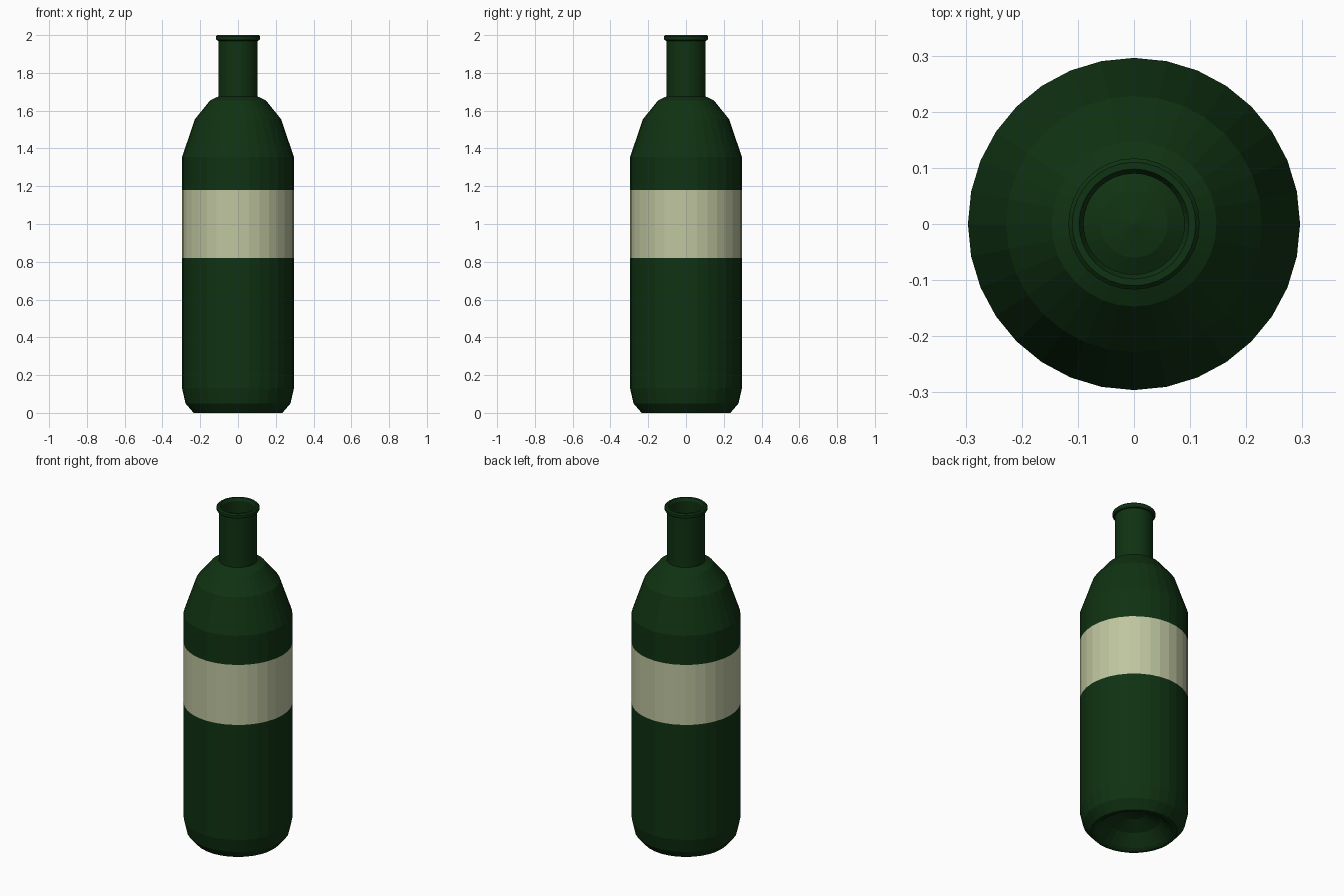
import bpy, bmesh
from math import cos, sin, pi

if "Cube" in bpy.data.objects:
    bpy.data.objects.remove(bpy.data.objects["Cube"])

SIDES = 32


def material(name, rgb):
    m = bpy.data.materials.new(name)
    m.diffuse_color = (*rgb, 1)
    m.use_nodes = True
    m.node_tree.nodes["Principled BSDF"].inputs["Base Color"].default_value = m.diffuse_color
    return m


def lathe(name, profile, mat):
    """Revolve (radius, z) points about z; radius 0 makes a pole."""
    bm = bmesh.new()
    rings = []
    for r, z in profile:
        n = SIDES if r > 0 else 1
        rings.append([bm.verts.new((r * cos(2 * pi * i / SIDES), r * sin(2 * pi * i / SIDES), z))
                      for i in range(n)])
    for a, b in zip(rings, rings[1:]):
        for i in range(SIDES):
            j = (i + 1) % SIDES
            if len(a) == 1:
                bm.faces.new((a[0], b[j], b[i]))
            elif len(b) == 1:
                bm.faces.new((a[i], a[j], b[0]))
            else:
                bm.faces.new((a[i], a[j], b[j], b[i]))
    me = bpy.data.meshes.new(name)
    bm.to_mesh(me)
    bm.free()
    me.materials.append(mat)
    ob = bpy.data.objects.new(name, me)
    bpy.context.collection.objects.link(ob)
    return ob


green = material("green_glass", (0.005, 0.032, 0.006))
cream = material("label_paper", (0.52, 0.56, 0.35))

R = 0.296
# lower body with hollow punt underneath
lathe("lower_body", [(0, 0.12), (0.06, 0.11), (0.14, 0.07), (0.2, 0.01), (0.215, 0), (0.235, 0),
                     (0.278, 0.05), (R, 0.13), (R, 0.82)], green)
# label band
lathe("label", [(R, 0.82), (R, 1.18)], cream)
# shoulder, neck, lip and the inner wall down to the inner floor
lathe("shoulder_and_neck", [(R, 1.18), (R, 1.355), (0.228, 1.555), (0.147, 1.655), (0.104, 1.675),
                            (0.104, 1.97), (0.112, 1.972), (0.117, 1.98), (0.117, 1.993),
                            (0.11, 2.0), (0.098, 2.0), (0.09, 1.985), (0.09, 1.67),
                            (0.14, 1.64), (0.215, 1.55), (0.28, 1.35), (0.28, 0.14),
                            (0.26, 0.06), (0.21, 0.03), (0.14, 0.09), (0.06, 0.13), (0, 0.14)], green)
